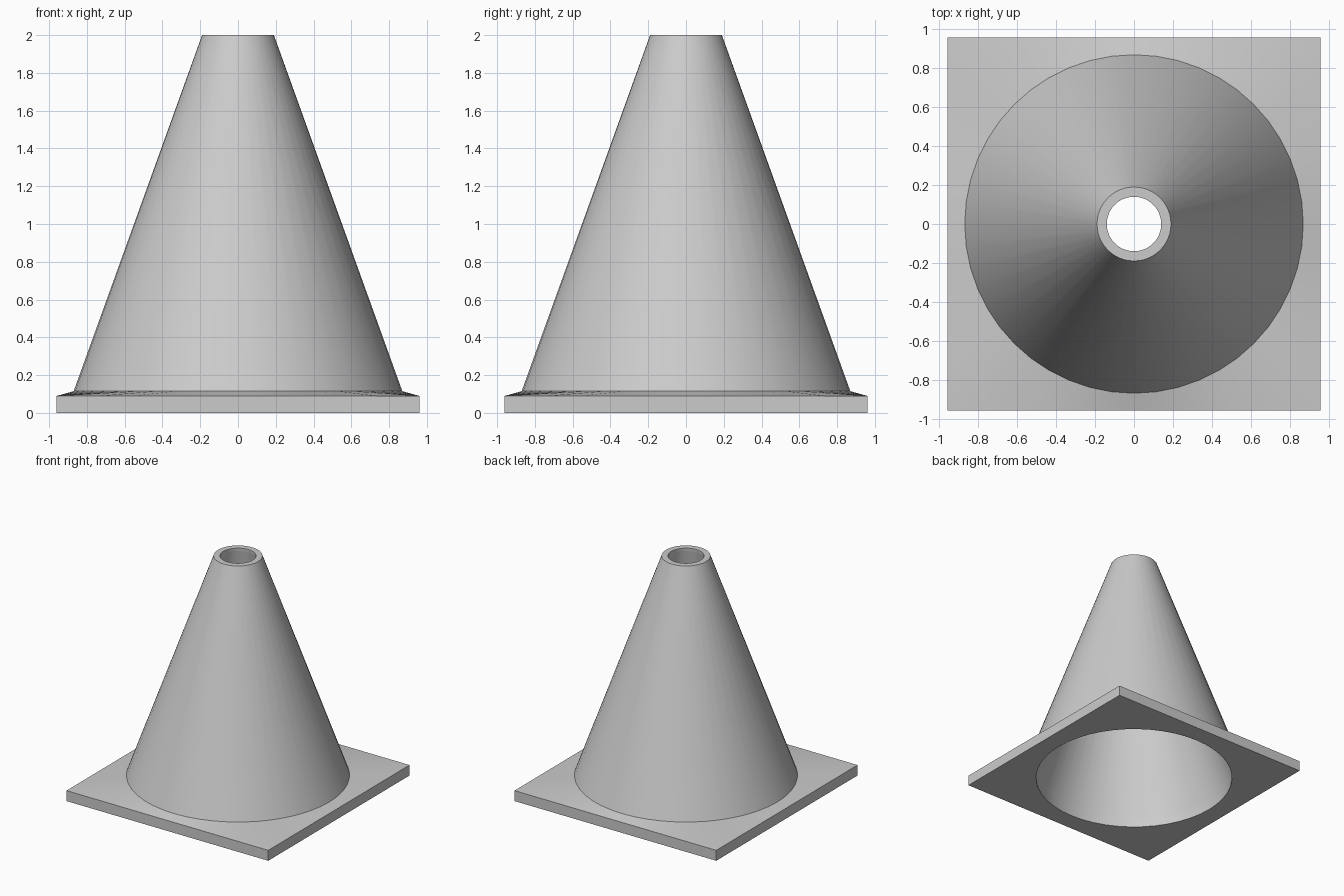
import bpy, bmesh, math

if "Cube" in bpy.data.objects:
    bpy.data.objects.remove(bpy.data.objects["Cube"])

SEG = 48
angles = [2 * math.pi * i / SEG for i in range(SEG)]


def circle(bm, r, z):
    return [bm.verts.new((r * math.cos(a), r * math.sin(a), z)) for a in angles]


def square(bm, h, z):
    # points on a square outline, corners included
    out = []
    for a in angles:
        c, s = math.cos(a), math.sin(a)
        k = h / max(abs(c), abs(s))
        out.append(bm.verts.new((c * k, s * k, z)))
    return out


bm = bmesh.new()
# closed loop of rings: square foot, flare, outer cone, rim, inner cone, bottom opening
rings = [
    square(bm, 0.96, 0.0),
    square(bm, 0.96, 0.09),
    circle(bm, 0.87, 0.115),
    circle(bm, 0.19, 2.0),
    circle(bm, 0.14, 2.0),
    circle(bm, 0.14, 1.97),
    circle(bm, 0.80, 0.10),
    circle(bm, 0.80, 0.0),
]
for k, lower in enumerate(rings):
    upper = rings[(k + 1) % len(rings)]
    for i in range(SEG):
        j = (i + 1) % SEG
        bm.faces.new((lower[i], lower[j], upper[j], upper[i]))
bmesh.ops.recalc_face_normals(bm, faces=bm.faces)

mesh = bpy.data.meshes.new("traffic_cone")
bm.to_mesh(mesh)
bm.free()
cone = bpy.data.objects.new("traffic_cone", mesh)
bpy.context.collection.objects.link(cone)

# single plain colour
mat = bpy.data.materials.new("light grey")
mat.diffuse_color = (0.6, 0.6, 0.6, 1)
mat.use_nodes = True
mat.node_tree.nodes["Principled BSDF"].inputs["Base Color"].default_value = mat.diffuse_color
mesh.materials.append(mat)

bpy.context.view_layer.objects.active = cone
cone.select_set(True)
bpy.ops.object.shade_smooth_by_angle(angle=math.radians(30))
